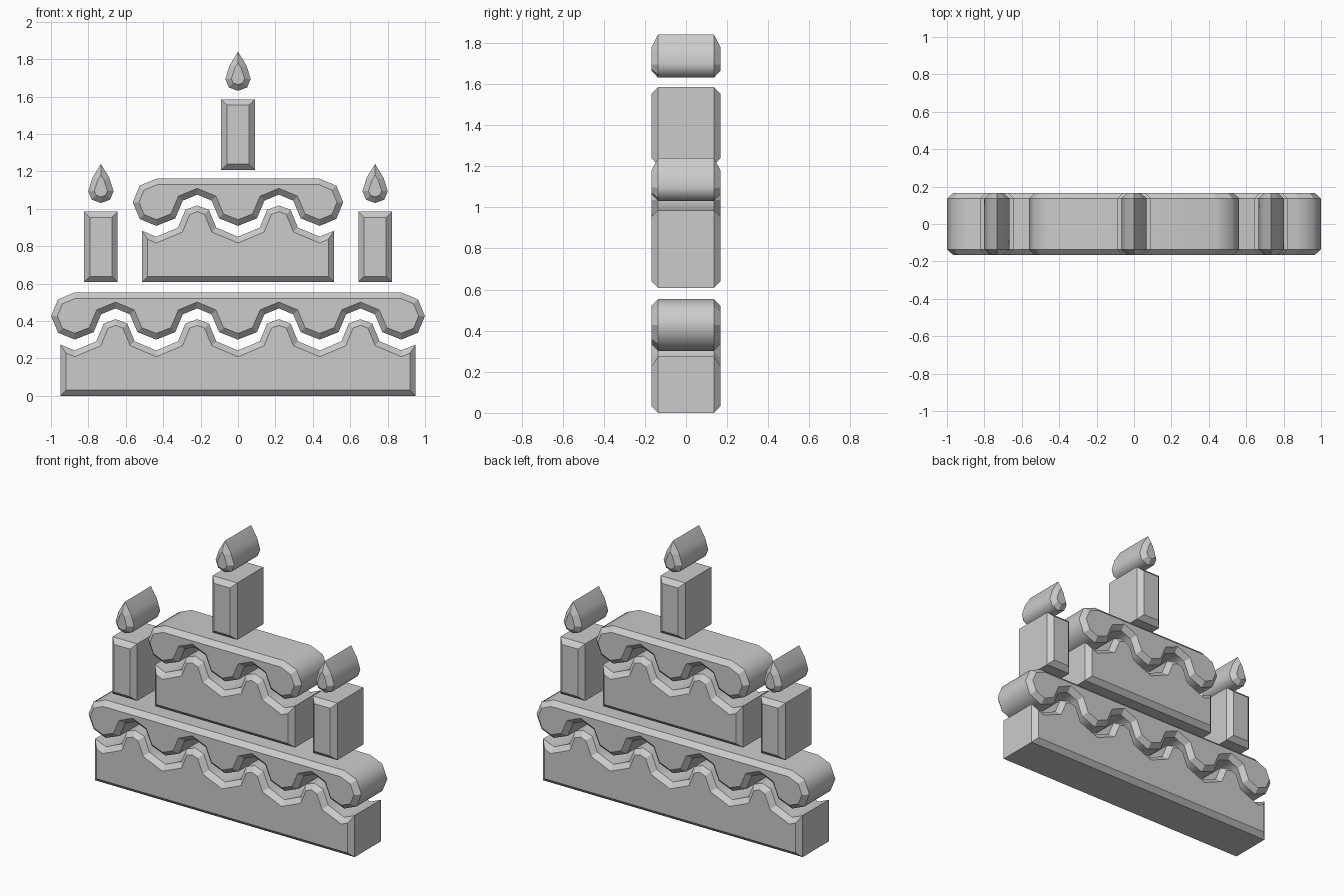
import bpy, bmesh, math
from mathutils import Vector

if "Cube" in bpy.data.objects:
    bpy.data.objects.remove(bpy.data.objects["Cube"])

DEPTH = 0.167     # half thickness
BEVEL = 0.031     # chamfer on front and back rims
PITCH = 0.4366    # spacing of the icing drips


def inset(pts, d):
    """Mitred inward offset of a counter-clockwise outline."""
    out = []
    n = len(pts)
    for i in range(n):
        a, b, c = (Vector(pts[(i + k) % n]) for k in (-1, 0, 1))
        e1, e2 = (b - a).normalized(), (c - b).normalized()
        n1, n2 = Vector((-e1.y, e1.x)), Vector((-e2.y, e2.x))
        out.append(b + (n1 + n2) * d / (1 + n1.dot(n2)))
    return out


def slab(name, pts, x=0, z=0):
    """Extrude an (x, z) outline along y with chamfered rims."""
    area = sum(p[0] * q[1] - q[0] * p[1] for p, q in zip(pts, pts[1:] + pts[:1]))
    if area < 0:
        pts = pts[::-1]
    small = inset(pts, BEVEL)
    bm = bmesh.new()
    rings = [[bm.verts.new((p[0], y, p[1])) for p in outline] for outline, y in (
        (small, -DEPTH), (pts, -DEPTH + BEVEL), (pts, DEPTH - BEVEL), (small, DEPTH))]
    bm.faces.new(rings[0])
    bm.faces.new(rings[3])
    n = len(pts)
    for k in range(3):
        for i in range(n):
            j = (i + 1) % n
            f = bm.faces.new((rings[k][i], rings[k][j], rings[k + 1][j], rings[k + 1][i]))
            f.smooth = k == 1
    bmesh.ops.recalc_face_normals(bm, faces=bm.faces)
    # outer walls blend softly, rims and corners stay crisp
    for e in bm.edges:
        both = all(f.smooth for f in e.link_faces)
        e.smooth = both and e.calc_face_angle() < math.radians(50)
    mesh = bpy.data.meshes.new(name)
    bm.to_mesh(mesh)
    bm.free()
    ob = bpy.data.objects.new(name, mesh)
    ob.location = (x, 0, z)
    bpy.context.collection.objects.link(ob)
    return ob


def wave(drips, low, flank_lo, flank_hi, high):
    """Wavy line from left valley to right valley; flanks are (dx from peak, z)."""
    start = -PITCH * drips / 2
    pts = [(start, low)]
    for i in range(drips):
        peak = start + PITCH * (i + 0.5)
        pts += [(peak - flank_lo[0], flank_lo[1]), (peak - flank_hi[0], flank_hi[1]),
                (peak, high),
                (peak + flank_hi[0], flank_hi[1]), (peak + flank_lo[0], flank_lo[1]),
                (peak + PITCH / 2, low)]
    return pts


def tier(name, drips, z):
    c = PITCH * drips / 2          # centre of the rounded icing ends
    w = c + 0.077                  # half width of the sponge
    # sponge
    top = wave(drips, 0.243, (0.102, 0.292), (0.063, 0.387), 0.41)
    slab(name + "_sponge", [(-w, 0), (-w, 0.275)] + top + [(w, 0.275), (w, 0)], z=z)
    # icing with octagonal ends
    r, mid = 0.126, 0.427
    k = r * math.sqrt(0.5)
    right = [(c + k, mid - k), (c + r, mid), (c + k, mid + k), (c, mid + r)]
    left = [(-px, pz) for px, pz in reversed(right)]
    drip = wave(drips, mid - r, (0.117, 0.341), (0.077, 0.436), 0.468)
    slab(name + "_icing", drip + right + left, z=z)


tier("lower_tier", 4, 0)
tier("upper_tier", 2, 0.608)

# candles and flames
stick = [(-0.09, 0), (0.09, 0), (0.09, 0.377), (-0.09, 0.377)]
half = [(0.049, 0.018), (0.068, 0.064), (0.044, 0.138)]
flame = [(0, 0)] + half + [(0, 0.209)] + [(-x, z) for x, z in reversed(half)]
for side, x, z in (("left", -0.733, 0.608), ("middle", 0, 1.208), ("right", 0.733, 0.608)):
    slab(side + "_candle", stick, x, z)
    slab(side + "_flame", flame, x, z + 0.423)
